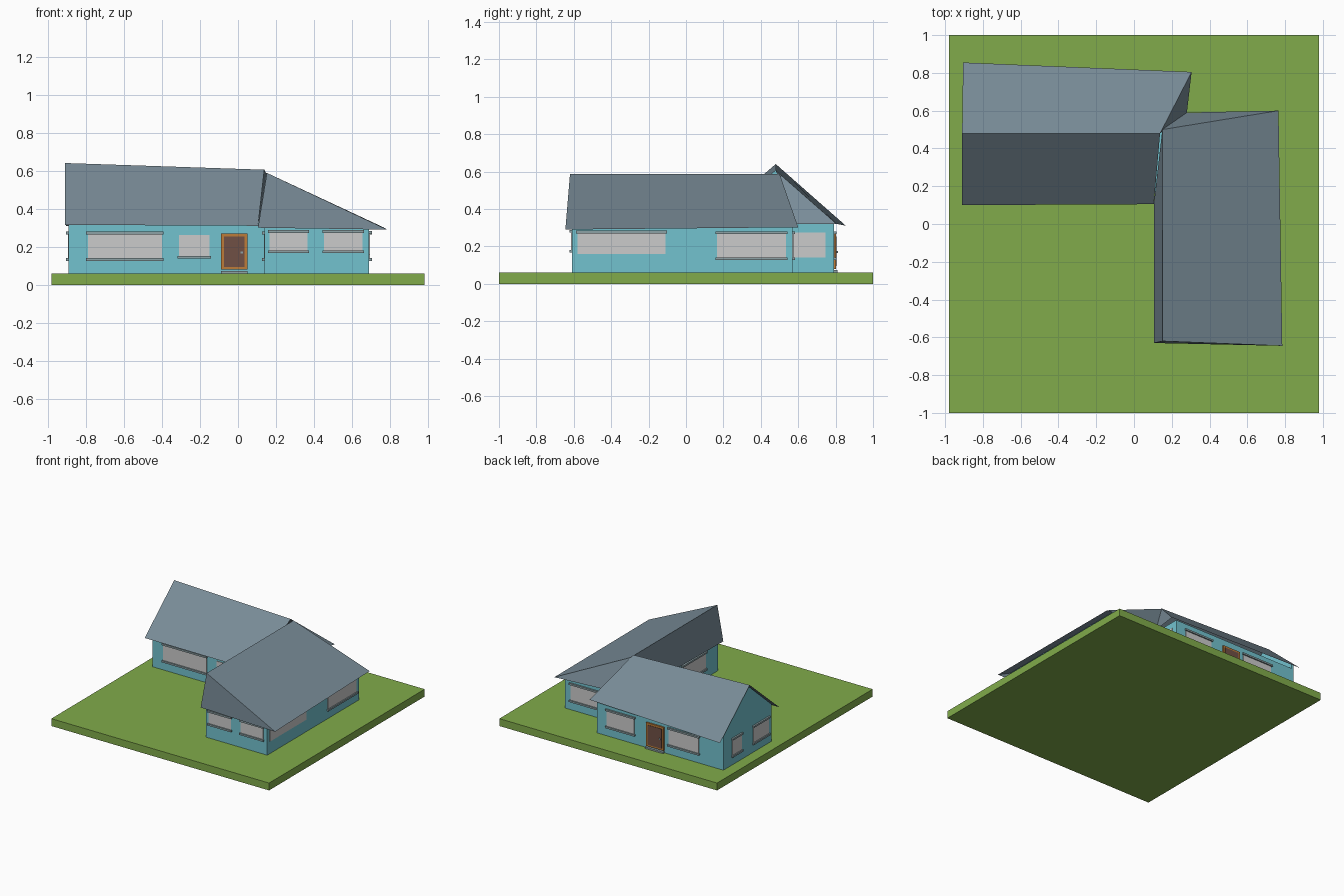
import bpy
import bmesh

cube = bpy.data.objects.get("Cube")
if cube:
    bpy.data.objects.remove(cube, do_unlink=True)


def material(name, rgb):
    mat = bpy.data.materials.new(name)
    mat.use_nodes = True
    colour = (*rgb, 1)
    mat.diffuse_color = colour
    mat.node_tree.nodes["Principled BSDF"].inputs["Base Color"].default_value = colour
    return mat


GRASS = material("grass", (0.22, 0.41, 0.07))
PAINT = material("wall_paint", (0.17, 0.54, 0.62))
SLATE = material("slate", (0.19, 0.26, 0.31))
GLASS = material("pane", (0.61, 0.64, 0.61))
TRIM = material("trim", (0.27, 0.36, 0.38))
FRAME = material("door_frame", (0.51, 0.2, 0.04))
WOOD = material("door_wood", (0.16, 0.08, 0.06))


def finish(name, bm, mat):
    mesh = bpy.data.meshes.new(name)
    bm.to_mesh(mesh)
    bm.free()
    mesh.materials.append(mat)
    obj = bpy.data.objects.new(name, mesh)
    bpy.context.collection.objects.link(obj)
    return obj


def prism(name, outline, offset, mat):
    """Extrude a flat outline along an offset vector."""
    bm = bmesh.new()
    face = bm.faces.new([bm.verts.new(p) for p in outline])
    top = bmesh.ops.extrude_face_region(bm, geom=[face])["geom"]
    moved = [v for v in top if isinstance(v, bmesh.types.BMVert)]
    bmesh.ops.translate(bm, verts=moved, vec=offset)
    bmesh.ops.recalc_face_normals(bm, faces=bm.faces)
    return finish(name, bm, mat)


def sheet(name, faces, mat):
    """Flat panels that share their edges."""
    bm = bmesh.new()
    for points in faces:
        bm.faces.new([bm.verts.new(p) for p in points])
    bmesh.ops.remove_doubles(bm, verts=bm.verts, dist=0.0005)
    return finish(name, bm, mat)


# Each wall: axis it faces along, position on that axis, outward direction
WALLS = {
    "south": ("y", 0.17, -1), "front": ("y", -0.61, -1),
    "north": ("y", 0.79, 1), "inner_north": ("y", 0.57, 1),
    "east": ("x", 0.69, 1), "inner_east": ("x", 0.25, 1),
    "west": ("x", -0.89, -1), "inner_west": ("x", 0.14, -1),
}


def on_wall(name, wall, u0, u1, z0, z1, depth, mat):
    axis, plane, out = WALLS[wall]
    corners = [(u0, z0), (u1, z0), (u1, z1), (u0, z1)]
    if axis == "y":
        return prism(name, [(u, plane, z) for u, z in corners], (0, out * depth, 0), mat)
    return prism(name, [(plane, u, z) for u, z in corners], (out * depth, 0, 0), mat)


def window(wall, u0, u1, z0=0.14, z1=0.265, sill=True, lintel=True):
    name = wall + "_window"
    on_wall(name + "_pane", wall, u0, u1, z0, z1, 0.004, GLASS)
    if sill:
        on_wall(name + "_sill", wall, u0 - 0.008, u1 + 0.008, z0 - 0.014, z0, 0.014, TRIM)
    if lintel:
        on_wall(name + "_lintel", wall, u0 - 0.008, u1 + 0.008, z1, z1 + 0.014, 0.014, TRIM)


def door(wall, u0, u1, knob):
    name = wall + "_door"
    on_wall(name + "_step", wall, u0, u1, 0.06, 0.073, 0.02, TRIM)
    on_wall(name + "_frame", wall, u0, u1, 0.08, 0.27, 0.012, FRAME)
    on_wall(name + "_panel", wall, u0 + 0.016, u1 - 0.016, 0.094, 0.254, 0.015, WOOD)
    on_wall(name + "_knob", wall, knob - 0.006, knob + 0.006, 0.164, 0.176, 0.022, TRIM)


# Lawn and the L-shaped walls
lawn = [(-0.98, -1, 0), (0.98, -1, 0), (0.98, 1, 0), (-0.98, 1, 0)]
prism("lawn", lawn, (0, 0, 0.06), GRASS)
plan = [(-0.89, 0.17), (0.14, 0.17), (0.14, -0.61), (0.69, -0.61),
        (0.69, 0.57), (0.25, 0.57), (0.25, 0.79), (-0.89, 0.79)]
prism("walls", [(x, y, 0.06) for x, y in plan], (0, 0, 0.265), PAINT)
gable = [(0.17, 0.325), (0.17, 0.36), (0.48, 0.63), (0.79, 0.36), (0.79, 0.325)]
prism("west_gable", [(-0.89, y, z) for y, z in gable], (0.02, 0, 0), PAINT)

# Roof over the west wing: two slopes and a small east hip
ridge_w, ridge_e = (-0.91, 0.48, 0.64), (0.138, 0.48, 0.605)
south_w, south_e = (-0.91, 0.1, 0.315), (0.105, 0.105, 0.31)
north_w, north_e = (-0.905, 0.855, 0.31), (0.305, 0.805, 0.32)
valley = (0.28, 0.59, 0.32)
sheet("west_wing_roof", [
    (south_w, south_e, ridge_e, ridge_w),
    (ridge_w, ridge_e, north_e, north_w),
    (ridge_e, valley, north_e),
], SLATE)

# Roof over the front wing: steep west slope, long east slope, closed ends
ridge_f, ridge_b = (0.152, -0.62, 0.588), (0.15, 0.5, 0.588)
west_f, west_b = (0.105, -0.63, 0.3), (0.105, 0.105, 0.31)
east_f, east_b = (0.785, -0.645, 0.29), (0.765, 0.6, 0.302)
sheet("front_wing_roof", [
    (ridge_f, east_f, east_b, ridge_b),
    (west_f, ridge_f, ridge_b, west_b),
    (west_f, east_f, ridge_f),
    (ridge_b, east_b, valley),
], SLATE)

# Windows and doors
window("south", -0.79, -0.4)
window("south", -0.31, -0.15, 0.152, 0.262, lintel=False)
door("south", -0.09, 0.05, 0.02)
window("front", 0.165, 0.365, 0.18, 0.273)
window("front", 0.452, 0.655, 0.18, 0.273)
window("east", -0.58, -0.11, 0.16, 0.27, sill=False)
window("east", 0.165, 0.535)
window("inner_east", 0.575, 0.745, 0.14, 0.275, sill=False, lintel=False)
window("inner_north", 0.38, 0.64)
window("north", -0.09, 0.16)
door("north", -0.36, -0.2, -0.33)
window("north", -0.67, -0.4)
window("west", 0.56, 0.68)
window("west", 0.21, 0.41)
window("inner_west", -0.45, -0.15)
